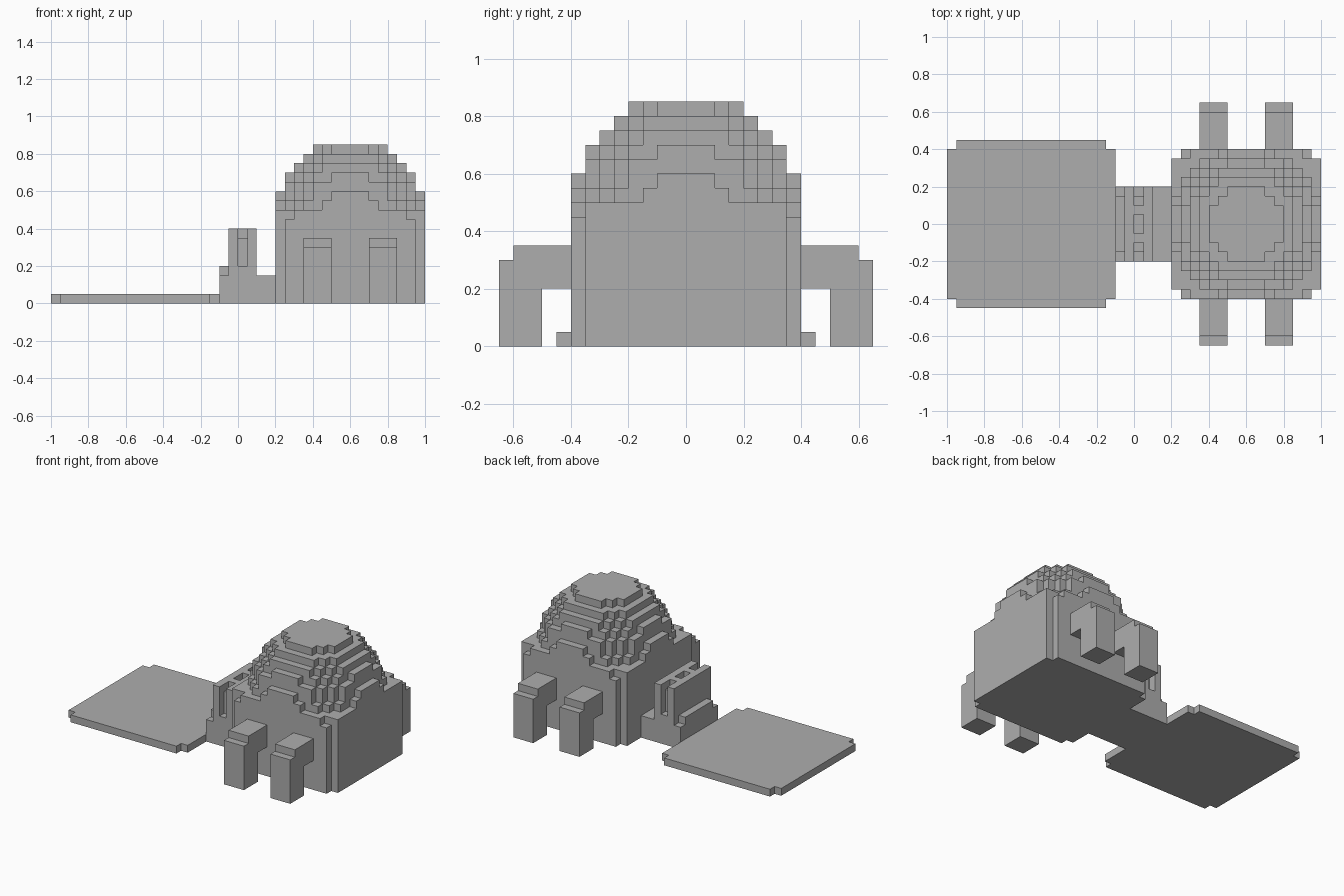
import bpy, bmesh, math
from mathutils import Vector

old = bpy.data.objects.get("Cube")
if old:
    bpy.data.objects.remove(old)

GREY = (0.42, 0.42, 0.42, 1)
grey = bpy.data.materials.new("plain grey")
grey.use_nodes = True
grey.diffuse_color = GREY
grey.node_tree.nodes["Principled BSDF"].inputs["Base Color"].default_value = GREY

U = 0.05          # block size
DOME_X = 0.6      # dome centre


def prism(name, outline, axis, lo, hi):
    """Extrude a flat outline along the x or z axis."""
    bm = bmesh.new()
    place = {"x": lambda a, b: (lo, a, b), "z": lambda a, b: (a, b, lo)}[axis]
    face = bm.faces.new([bm.verts.new(place(a, b)) for a, b in outline])
    step = Vector((hi - lo, 0, 0)) if axis == "x" else Vector((0, 0, hi - lo))
    made = bmesh.ops.extrude_face_region(bm, geom=[face])
    moved = [g for g in made["geom"] if isinstance(g, bmesh.types.BMVert)]
    bmesh.ops.translate(bm, vec=step, verts=moved)
    bmesh.ops.recalc_face_normals(bm, faces=bm.faces[:])
    mesh = bpy.data.meshes.new(name)
    bm.to_mesh(mesh)
    bm.free()
    mesh.materials.append(grey)
    obj = bpy.data.objects.new(name, mesh)
    bpy.context.collection.objects.link(obj)
    return obj


def stepped_slab(name, cx, steps, z0, z1):
    """Slab with stepped corners, from (half x, half y) pairs of one quarter."""
    q = []
    for i, (hx, hy) in enumerate(steps):
        if i:
            q.append((hx, steps[i - 1][1]))
        q.append((hx, hy))
    ring = []
    for sx, sy in ((1, 1), (-1, 1), (-1, -1), (1, -1)):
        part = q if sx * sy > 0 else q[::-1]
        ring += [(cx + sx * x, sy * y) for x, y in part]
    return prism(name, ring, "z", z0, z1)


def terrace(steps):
    """Symmetric side profile from (half width, height) pairs, widest first."""
    half = []
    for i, (w, h) in enumerate(steps):
        half += [(w, 0 if i == 0 else steps[i - 1][1]), (w, h)]
    return half + [(-w, h) for w, h in half[::-1]]


# Flat ground plate
stepped_slab("ground_plate", -0.55, [(0.45, 0.4), (0.4, 0.45)], 0, U)

# Main walls and the ledge on top of them
stepped_slab("walls", DOME_X, [(0.4, 0.35), (0.35, 0.4)], 0, 0.45)
stepped_slab("wall_ledge", DOME_X, [(0.4, 0.35), (0.3, 0.4)], 0.45, 0.5)

# Dome layers: rows of blocks whose centres lie inside a sphere
for layer in range(1, 8):
    widths = {}
    for j in range(8):
        y = (j + 0.5) * U
        room = 0.4 ** 2 - (layer * U) ** 2 - y * y
        if room > 0:
            n = math.floor(math.sqrt(room) / U + 0.5)
            if n > 0:
                widths[n] = (j + 1) * U
    steps = [(n * U, hy) for n, hy in sorted(widths.items(), reverse=True)]
    z = 0.45 + layer * U
    stepped_slab(f"dome_layer_{layer}", DOME_X, steps, z, z + U)

# Bent legs, mirrored front to back
leg = [(0.4, 0.2), (0.5, 0.2), (0.5, 0), (0.65, 0), (0.65, 0.3),
       (0.6, 0.3), (0.6, 0.35), (0.4, 0.35)]
for side, x in (("right", 0.35), ("left", 0.7)):
    obj = prism(f"{side}_legs", leg, "x", x, x + 0.15)
    mirror = obj.modifiers.new("mirror", "MIRROR")
    mirror.use_axis = (False, True, False)

# Entrance: outer step, two tall walls, notched core, low passage
prism("entrance_step", terrace([(0.2, 0.15), (0.15, 0.2)]), "x", -0.1, -0.05)
for name, x in (("outer", -0.05), ("inner", 0.05)):
    prism(f"{name}_gate_wall", terrace([(0.2, 0.4)]), "x", x, x + U)
prism("gate_core", terrace([(0.2, 0.2), (0.15, 0.35), (0.1, 0.4), (0.05, 0.35)]),
      "x", 0, U)
prism("passage", terrace([(0.2, 0.15)]), "x", 0.1, 0.2)
